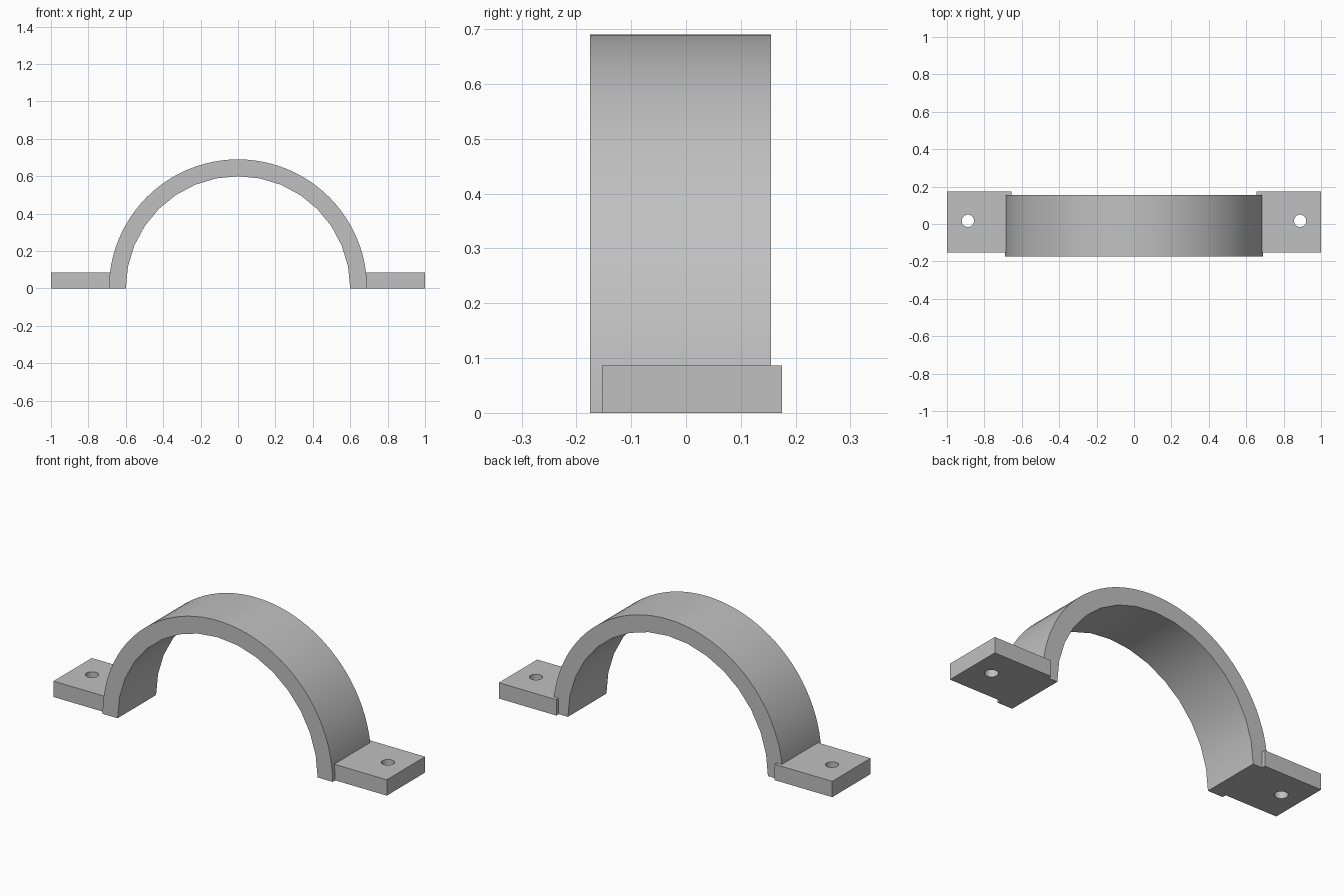
import bpy
import bmesh
from math import cos, sin, pi, radians

cube = bpy.data.objects.get("Cube")
if cube:
    bpy.data.objects.remove(cube)

grey = bpy.data.materials.new("light grey")
grey.use_nodes = True
colour = (0.53, 0.53, 0.53, 1)
grey.diffuse_color = colour
grey.node_tree.nodes["Principled BSDF"].inputs["Base Color"].default_value = colour


def arc(radius, segments, sweep=pi):
    return [(radius * cos(sweep * i / segments), radius * sin(sweep * i / segments))
            for i in range(segments + 1)]


def finish(bm, name):
    bmesh.ops.recalc_face_normals(bm, faces=bm.faces)
    mesh = bpy.data.meshes.new(name)
    bm.to_mesh(mesh)
    bm.free()
    mesh.materials.append(grey)
    obj = bpy.data.objects.new(name, mesh)
    bpy.context.collection.objects.link(obj)
    return obj


def smooth(obj):
    bpy.ops.object.select_all(action="DESELECT")
    obj.select_set(True)
    bpy.context.view_layer.objects.active = obj
    bpy.ops.object.shade_smooth_by_angle(angle=radians(30))


# Half-ring strap: fine outer arc, coarser inner arc, extruded in depth
outer_radius, inner_radius = 0.69, 0.6
front_y, back_y = -0.175, 0.155
bm = bmesh.new()
profile = arc(outer_radius, 48) + arc(inner_radius, 16)[::-1]
face = bm.faces.new([bm.verts.new((x, front_y, z)) for x, z in profile])
grown = bmesh.ops.extrude_face_region(bm, geom=[face])["geom"]
bmesh.ops.translate(bm, vec=(0, back_y - front_y, 0),
                    verts=[v for v in grown if isinstance(v, bmesh.types.BMVert)])
smooth(finish(bm, "strap_arch"))

# Mounting tabs, set slightly back from the strap, each with a bolt hole
tab_in, tab_out, tab_front, tab_back, tab_height = 0.655, 1.0, -0.153, 0.175, 0.086
hole_x, hole_y, hole_radius = 0.888, 0.017, 0.033

for name, side in (("left_tab", 1), ("right_tab", -1)):
    bm = bmesh.new()
    corners = [(tab_in, tab_front), (tab_out, tab_front),
               (tab_out, tab_back), (tab_in, tab_back)]
    hole = [(hole_x + x, hole_y + y) for x, y in arc(hole_radius, 32, 2 * pi)[:-1]]
    edges = []
    for loop in (corners, hole):
        verts = [bm.verts.new((side * x, y, 0)) for x, y in loop]
        edges += [bm.edges.new((a, b)) for a, b in zip(verts, verts[1:] + verts[:1])]
    # Fill the plate around the hole, then raise it to full thickness
    bmesh.ops.triangle_fill(bm, edges=edges, use_beauty=True)
    grown = bmesh.ops.extrude_face_region(bm, geom=bm.faces[:])["geom"]
    bmesh.ops.translate(bm, vec=(0, 0, tab_height),
                        verts=[v for v in grown if isinstance(v, bmesh.types.BMVert)])
    smooth(finish(bm, name))
